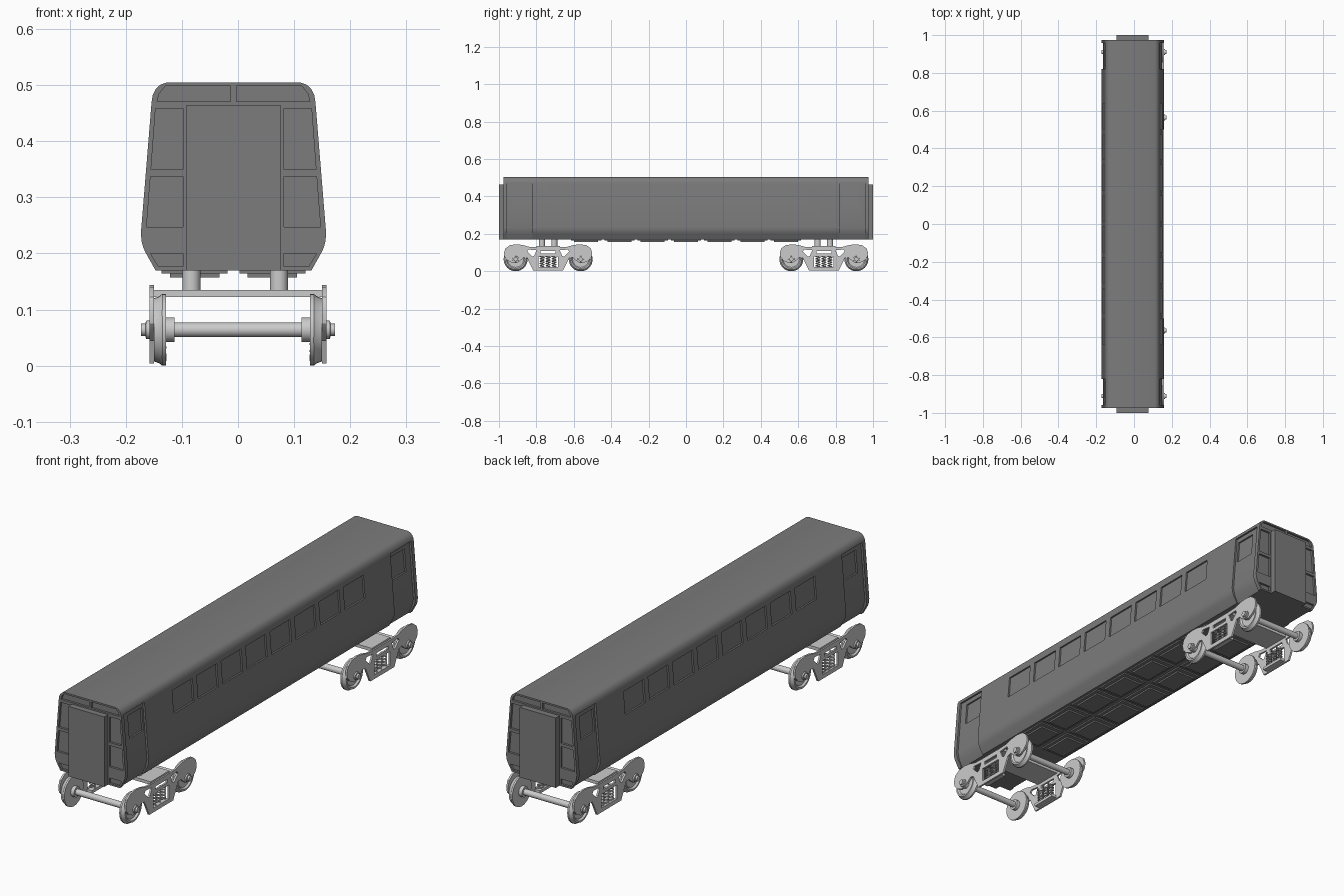
import bpy, bmesh, math
from mathutils import Vector

if "Cube" in bpy.data.objects:
    bpy.data.objects.remove(bpy.data.objects["Cube"])

CX = -0.008          # body is slightly off the bogie centre line
BOGIE_Y = 0.737

dark = bpy.data.materials.new("dark_grey")
dark.diffuse_color = (0.2, 0.2, 0.2, 1)
dark.use_nodes = True
dark.node_tree.nodes["Principled BSDF"].inputs["Base Color"].default_value = dark.diffuse_color


def finish(name, bm, mat=None, smooth=30):
    bmesh.ops.recalc_face_normals(bm, faces=bm.faces)
    me = bpy.data.meshes.new(name)
    bm.to_mesh(me)
    bm.free()
    ob = bpy.data.objects.new(name, me)
    bpy.context.collection.objects.link(ob)
    if mat:
        me.materials.append(mat)
    if smooth:
        smooth_object(ob, smooth)
    return ob


def select(ob):
    bpy.ops.object.select_all(action='DESELECT')
    ob.select_set(True)
    bpy.context.view_layer.objects.active = ob


def smooth_object(ob, deg=30):
    select(ob)
    bpy.ops.object.shade_smooth_by_angle(angle=math.radians(deg))


def prism(bm, pts, y0, y1):
    """Extrude an x-z outline from y0 to y1."""
    a = [bm.verts.new((x, y0, z)) for x, z in pts]
    b = [bm.verts.new((x, y1, z)) for x, z in pts]
    n = len(pts)
    bm.faces.new(a)
    bm.faces.new(b[::-1])
    for i in range(n):
        bm.faces.new((a[i], b[i], b[(i + 1) % n], a[(i + 1) % n]))


def box(bm, x0, x1, y0, y1, z0, z1):
    prism(bm, [(x0, z0), (x1, z0), (x1, z1), (x0, z1)], y0, y1)


def sided(pts, s):
    return [(CX + s * x, z) for x, z in pts]


def wall(z):
    return 0.165 - (z - 0.235) * 0.081


# Body shell
half = [(.139, .17), (.157, .202), (.161, .211), (.164, .222), (.165, .237),
        (.146, .47), (.144, .482), (.138, .494), (.13, .501), (.118, .505)]
bm = bmesh.new()
prism(bm, sided(half, 1) + sided(half, -1)[::-1], -0.975, 0.975)
body = finish("carriage_body", bm, dark, 0)

# Recessed doors, side windows and end panels
door = [(.131, .165), (.150, .203), (.157, .235), (wall(.475) - .008, .475),
        (.2, .475), (.2, .165)]
end_panels = [
    [(.005, .471), (.136, .471), (.133, .484), (.122, .498), (.005, .498)],
    [(.09, .35), (.147, .35), (.139, .458), (.09, .458)],
    [(.09, .247), (.155, .247), (.148, .337), (.09, .337)],
    [(.09, .177), (.134, .177), (.148, .2), (.09, .2)]]


def window(depth):
    return [(wall(.36) - depth, .36), (wall(.455) - depth, .455), (.2, .455), (.2, .36)]


doors, openings = bmesh.new(), bmesh.new()
for s in (-1, 1):
    for e in (-1, 1):
        prism(doors, sided(door, s), e * .82, e * .957)
        prism(openings, sided(window(.015), s), e * .83, e * .922)
        for p in end_panels:
            prism(openings, sided(p, s), e * .966, e * 1.05)
    for i in range(8):
        yc = (i - 3.5) * .163
        prism(openings, sided(window(.007), s), yc - .067, yc + .067)
for name, cut in (("door_cutter", doors), ("opening_cutter", openings)):
    cutter = finish(name, cut, None, 0)
    cutter.hide_render = True
    mod = body.modifiers.new(name, 'BOOLEAN')
    mod.operation, mod.object, mod.solver = 'DIFFERENCE', cutter, 'EXACT'
    select(body)
    bpy.ops.object.modifier_apply(modifier=name)
    bpy.data.objects.remove(cutter)
smooth_object(body, 30)

# Gangway boxes at both ends
for e, name in ((-1, "front_gangway"), (1, "rear_gangway")):
    bm = bmesh.new()
    box(bm, CX - .084, CX + .084, e * .96, e * 1.0, .17, .465)
    finish(name, bm, dark, 0)

# Underfloor equipment panels, two columns
bm = bmesh.new()
for s in (-1, 1):
    for i in range(7):
        yc = (i - 3) * .178
        box(bm, CX + s * .011, CX + s * .128, yc - .081, yc + .081, .164, .172)
        box(bm, CX + s * .025, CX + s * .113, yc - .064, yc + .064, .157, .165)
finish("underfloor_panels", bm, dark, 0)


# Wheelset turned around the x axis
def wheelset(name, y):
    side = [(.113, .013), (.113, .022), (.128, .022), (.128, .064), (.135, .064),
            (.14, .06), (.15, .056), (.15, .049), (.143, .043), (.143, .018),
            (.164, .016), (.165, .011), (.173, .011), (.173, 0)]
    prof = [(-x, r) for x, r in side[::-1]] + side
    bm = bmesh.new()
    vs = [bm.verts.new((x, 0, r)) for x, r in prof]
    es = [bm.edges.new(p) for p in zip(vs, vs[1:])]
    bmesh.ops.spin(bm, geom=vs + es, cent=(0, 0, 0), axis=(1, 0, 0),
                   angle=2 * math.pi, steps=32)
    bmesh.ops.remove_doubles(bm, verts=bm.verts, dist=1e-5)
    bmesh.ops.translate(bm, verts=bm.verts, vec=(0, y, .064))
    finish(name, bm)


def curve_object(name, splines, cyclic, dims):
    cu = bpy.data.curves.new(name, 'CURVE')
    cu.dimensions = dims
    for pts in splines:
        sp = cu.splines.new('POLY')
        sp.points.add(len(pts) - 1)
        for p, co in zip(sp.points, pts):
            p.co = (*co, 1)
        sp.use_cyclic_u = cyclic
    ob = bpy.data.objects.new(name, cu)
    bpy.context.collection.objects.link(ob)
    return ob


def to_mesh(ob):
    select(ob)
    bpy.ops.object.convert(target='MESH')
    smooth_object(bpy.context.object)


# Bogie side frame: flat plate with holes
rim = [(.06, .128), (.1, .13), (.135, .14), (.17, .144), (.205, .139), (.228, .122),
       (.236, .098), (.232, .075), (.215, .056), (.19, .044), (.165, .046), (.145, .06),
       (.13, .074), (.112, .07), (.09, .025), (.08, .004)]
tri = [(.062, .112), (.105, .116), (.112, .105), (.085, .078), (.075, .082)]


def side_frame(name, x, y):
    loops = [rim + [(-u, z) for u, z in rim[::-1]], tri, [(-u, z) for u, z in tri],
             [(-.04, .094), (.04, .094), (.04, .108), (-.04, .108)],
             [(-.052, .022), (.052, .022), (.052, .08), (-.052, .08)]]
    ob = curve_object(name, [[(u, z, 0) for u, z in lp] for lp in loops], True, '2D')
    ob.data.fill_mode = 'BOTH'
    ob.data.extrude = .004
    ob.rotation_euler = (math.pi / 2, 0, math.pi / 2)
    ob.location = (x, y, 0)
    to_mesh(ob)


# Suspension coils inside the frame window
def springs(name, x, y):
    coils = []
    for k in (-1, 0, 1):
        coils.append([(x + .011 * math.cos(t * math.pi / 6),
                       y + k * .032 + .011 * math.sin(t * math.pi / 6),
                       .02 + .062 * t / 60) for t in range(61)])
    ob = curve_object(name, coils, False, '3D')
    ob.data.bevel_depth = .003
    ob.data.bevel_resolution = 1
    ob.data.use_fill_caps = True
    to_mesh(ob)


for e, end in ((-1, "front"), (1, "rear")):
    yb = e * BOGIE_Y
    for d, pos in ((-1, "a"), (1, "b")):
        wheelset(f"{end}_wheelset_{pos}", yb + d * .174)
    for s, side in ((-1, "left"), (1, "right")):
        side_frame(f"{end}_{side}_side_frame", s * .154, yb)
        springs(f"{end}_{side}_springs", s * .141, yb)
        # Spring seat
        bm = bmesh.new()
        box(bm, s * .127, s * .152, yb - .055, yb + .055, .008, .02)
        finish(f"{end}_{side}_spring_seat", bm, None, 0)
    # Bolster and support posts
    bm = bmesh.new()
    box(bm, -.152, .152, yb - .062, yb + .062, .122, .135)
    finish(f"{end}_bolster", bm, None, 0)
    bm = bmesh.new()
    for px in (-.083, .073):
        for dy in (-.033, .033):
            geo = bmesh.ops.create_cone(bm, cap_ends=True, segments=24, radius1=.016,
                                        radius2=.016, depth=.042)
            bmesh.ops.translate(bm, verts=geo['verts'], vec=Vector((px, yb + dy, .153)))
    finish(f"{end}_support_posts", bm)
